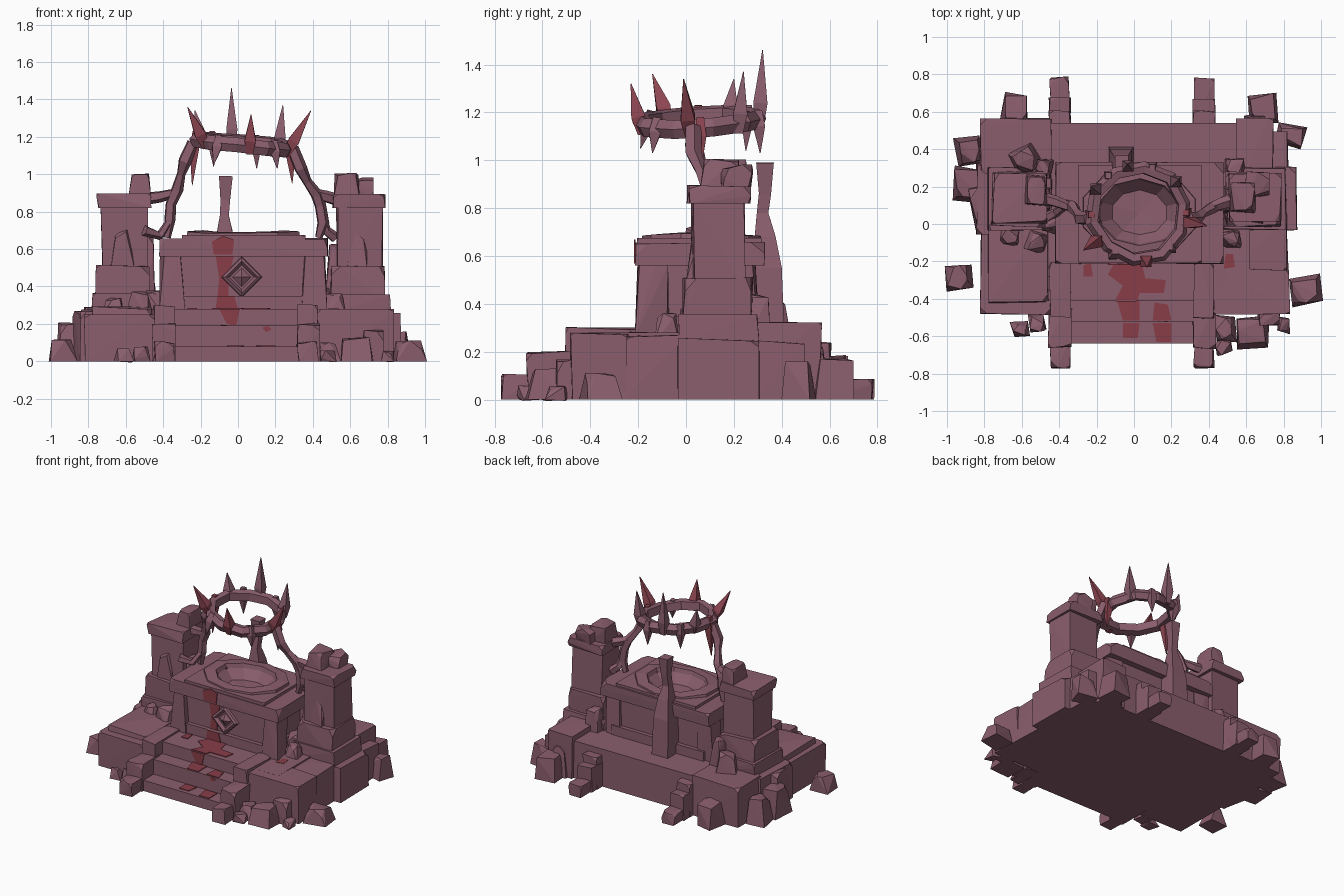
import bpy, bmesh, math, random
from mathutils import Vector, Matrix, Euler

random.seed(7)


def material(name, rgb):
    m = bpy.data.materials.new(name)
    m.diffuse_color = (*rgb, 1)
    return m


STONE = material("mauve stone", (0.255, 0.112, 0.152))
BLOOD = material("dried blood", (0.25, 0.048, 0.066))
RED = material("red thorn", (0.27, 0.062, 0.085))


def finish(name, bm, mat=STONE, matrix=None):
    bmesh.ops.remove_doubles(bm, verts=bm.verts, dist=0.0005)
    bmesh.ops.recalc_face_normals(bm, faces=bm.faces)
    if matrix:
        bm.transform(matrix)
    me = bpy.data.meshes.new(name)
    bm.to_mesh(me)
    bm.free()
    me.materials.append(mat)
    ob = bpy.data.objects.new(name, me)
    bpy.context.collection.objects.link(ob)
    return ob


def block(name, x0, x1, y0, y1, z0, z1, chip=0.035, jit=0.008, taper=1.0, turn=0):
    """Rough stone: a box whose corners are jittered and randomly knocked off."""
    bm = bmesh.new()
    c = Vector(((x0 + x1) / 2, (y0 + y1) / 2, 0))
    h = ((x1 - x0) / 2, (y1 - y0) / 2)
    for sx in (-1, 1):
        for sy in (-1, 1):
            for top in (0, 1):
                t = taper if top else 1
                p = c + Vector((sx * h[0] * t, sy * h[1] * t, z1 if top else z0))
                p.x += random.uniform(-jit, jit)
                p.y += random.uniform(-jit, jit)
                if top:
                    p.z += random.uniform(-jit, jit)
                if top and random.random() < 0.75:
                    for d in ((-sx, 0, 0), (0, -sy, 0), (0, 0, -1)):
                        bm.verts.new(p + Vector(d) * chip * random.uniform(0.3, 1.2))
                else:
                    bm.verts.new(p)
    bmesh.ops.convex_hull(bm, input=bm.verts)
    bmesh.ops.dissolve_limit(bm, angle_limit=0.03, verts=bm.verts, edges=bm.edges)
    m = Matrix.Translation(c) @ Matrix.Rotation(turn, 4, 'Z') @ Matrix.Translation(-c)
    return finish(name, bm, STONE, m)


def tube(name, pts, sides=4, mat=STONE):
    """Faceted limb through points (x, y, z, radius)."""
    bm = bmesh.new()
    P = [Vector(p[:3]) for p in pts]
    rings = []
    for i, p in enumerate(P):
        t = (P[min(i + 1, len(P) - 1)] - P[max(i - 1, 0)]).normalized()
        u = t.cross(Vector((0, 1, 0))).normalized()
        v = t.cross(u)
        a = [math.pi / 4 + k * math.tau / sides for k in range(sides)]
        rings.append([bm.verts.new(p + (u * math.cos(k) + v * math.sin(k)) * pts[i][3]) for k in a])
    for A, B in zip(rings, rings[1:]):
        for k in range(sides):
            n = (k + 1) % sides
            bm.faces.new((A[k], A[n], B[n], B[k]))
    bm.faces.new(rings[0])
    bm.faces.new(rings[-1])
    return finish(name, bm, mat)


def lathe(name, profile, sides, loc, rot=(0, 0, 0), closed=False, offset=0.0, rough=0.0, scale=(1, 1, 1)):
    bm = bmesh.new()
    rings = []
    for k in range(sides):
        a = offset + k * math.tau / sides
        s, dz = 1 + random.uniform(-rough, rough), random.uniform(-rough, rough) * 0.2
        rings.append([bm.verts.new((r * s * math.cos(a), r * s * math.sin(a), z + dz * (r > 0))) for r, z in profile])
    n = len(profile)
    for k in range(sides):
        A, B = rings[k], rings[(k + 1) % sides]
        for j in range(n if closed else n - 1):
            q = (j + 1) % n
            bm.faces.new((A[j], B[j], B[q], A[q]))
    return finish(name, bm, STONE, Matrix.LocRotScale(Vector(loc), Euler(rot), Vector(scale)))


def stain(name, outline, level, upright=False):
    """Thin blood plate lying on z = level, or standing on y = level."""
    bm = bmesh.new()
    put = (lambda a, b: (a, level, b)) if upright else (lambda a, b: (a, b, level))
    f = bm.faces.new([bm.verts.new(put(a, b)) for a, b in outline])
    r = bmesh.ops.extrude_face_region(bm, geom=[f])
    d = Vector((0, -0.006, 0)) if upright else Vector((0, 0, 0.006))
    bmesh.ops.translate(bm, vec=d, verts=[v for v in r["geom"] if isinstance(v, bmesh.types.BMVert)])
    return finish(name, bm, BLOOD)


# Platform
block("deck", -0.46, 0.62, -0.41, 0.54, 0, 0.28, 0.02, 0)
block("front_left_plinth", -0.82, -0.45, -0.48, -0.03, 0, 0.25)
block("front_left_slab", -0.78, -0.46, -0.42, 0.02, 0.2, 0.285)
block("front_right_plinth", 0.43, 0.83, -0.48, -0.24, 0, 0.28)
block("right_plinth", 0.44, 0.82, -0.27, 0.0, 0, 0.27)
block("right_side_plinth", 0.5, 0.87, -0.04, 0.31, 0, 0.25)
block("back_right_plinth", 0.55, 0.74, 0.14, 0.56, 0, 0.32)
block("back_right_footing", 0.6, 0.82, 0.28, 0.5, 0, 0.24)
block("back_left_plinth", -0.82, -0.44, 0.27, 0.56, 0, 0.29)
block("left_side_plinth", -0.84, -0.44, -0.05, 0.32, 0, 0.27)
# Steps with stepped cheek stones, front and back
for i, (y, z) in enumerate(((-0.64, 0.08), (-0.52, 0.19))):
    block(f"step_{i + 1}", -0.35, 0.34, y, -0.3, 0, z, 0.012, 0)
for x in (-0.395, 0.375):
    side = "left" if x < 0 else "right"
    block(f"{side}_cheek_low", x - 0.05, x + 0.05, -0.77, -0.6, 0, 0.1)
    block(f"{side}_cheek_mid", x - 0.057, x + 0.057, -0.66, -0.45, 0, 0.2)
    block(f"{side}_cheek_top", x - 0.055, x + 0.055, -0.5, -0.2, 0, 0.3)
    block(f"{side}_back_cheek_low", x - 0.05, x + 0.05, 0.6, 0.78, 0, 0.08)
    block(f"{side}_back_cheek_mid", x - 0.055, x + 0.055, 0.5, 0.67, 0, 0.18)
    block(f"{side}_back_cheek_top", x - 0.055, x + 0.055, 0.45, 0.6, 0, 0.24)

# Altar
block("altar_foot", -0.36, 0.4, -0.2, 0.31, 0.27, 0.35, 0.02, 0)
block("altar_body", -0.34, 0.38, -0.17, 0.28, 0.3, 0.575, 0, 0)
for x in (-0.355, 0.405):
    for y in (-0.14, 0.24):
        block("altar_corner", x - 0.06, x + 0.06, y - 0.06, y + 0.06, 0.27, 0.6, 0.04, 0.015, 0.85)
slab = block("altar_slab", -0.42, 0.48, -0.21, 0.33, 0.56, 0.655, 0.05, 0.004)
block("altar_slab_lip", -0.3, 0.36, -0.205, 0.315, 0.62, 0.675, 0.02, 0)
lip = bpy.data.objects["altar_slab_lip"]
cutter = lathe("bowl_cutter", [(0, 0.5), (0.22, 0.5), (0.22, 0.8), (0, 0.8)], 10, (0.03, 0.06, 0))
cutter.hide_render = True
cutter.hide_viewport = True
for ob in (slab, lip):
    b = ob.modifiers.new("bowl_hole", 'BOOLEAN')
    b.operation, b.object, b.solver = 'DIFFERENCE', cutter, 'EXACT'
lathe("basin", [(0, 0.59), (0.14, 0.6), (0.2, 0.665), (0.21, 0.695), (0.29, 0.69), (0.3, 0.63), (0.235, 0.58), (0, 0.575)],
      10, (0.03, 0.06, 0), offset=0.3, rough=0.03, scale=(1.08, 0.86, 1))
lathe("diamond_emblem", [(0.11, 0), (0.105, 0.02), (0.085, 0.03), (0.065, 0.008), (0.05, 0.008), (0, 0.035)], 4,
      (0.02, -0.168, 0.45), (math.pi / 2, 0, 0))
tube("rear_post", [(-0.07, 0.345, 0.25, 0.095), (-0.07, 0.34, 0.55, 0.085), (-0.07, 0.33, 0.68, 0.062),
                   (-0.073, 0.32, 0.78, 0.034), (-0.068, 0.33, 0.86, 0.036), (-0.065, 0.33, 0.99, 0.052)])

# Pillars
for s, x in ((-1, -0.61), (1, 0.645)):
    side = "left" if s < 0 else "right"
    block(f"{side}_pillar_foot", x - 0.17, x + 0.17, -0.03, 0.3, 0.24, 0.36)
    block(f"{side}_pillar_base", x - 0.15, x + 0.14, -0.01, 0.275, 0.3, 0.51, 0.05)
    block(f"{side}_pillar_shaft", x - 0.12, x + 0.125, 0.03, 0.24, 0.45, 0.85, 0.02, 0.012)
    block(f"{side}_pillar_cap", x - 0.14, x + 0.14, 0.01, 0.265, 0.82, 0.89, 0.04)
    block(f"{side}_pillar_spall", x - 0.06, x + 0.05, 0.015, 0.1, 0.5, 0.7, 0.06, 0.015, 0.7)
block("left_pillar_top_stone", -0.58, -0.47, 0.1, 0.26, 0.87, 1.0, 0.03, 0.01, 0.9)
block("right_pillar_top_stone", 0.52, 0.645, 0.06, 0.22, 0.87, 1.0, 0.03, 0.01, 0.9)
block("right_pillar_top_rubble", 0.6, 0.72, 0.15, 0.27, 0.87, 0.97, 0.05, 0.015)
block("left_pillar_lean_stone", -0.5, -0.44, 0.06, 0.2, 0.28, 0.68, 0.05, 0.012, 0.7)
block("right_pillar_lean_stone", 0.47, 0.54, 0.05, 0.2, 0.28, 0.62, 0.05, 0.012, 0.7)

# Twisted arms holding up the crown
tube("left_arm", [(-0.38, 0.1, 0.66, 0.02), (-0.365, 0.1, 0.76, 0.032), (-0.36, 0.1, 0.84, 0.03), (-0.325, 0.09, 0.92, 0.034),
                  (-0.305, 0.06, 1.0, 0.024), (-0.285, 0.03, 1.07, 0.038), (-0.24, 0.03, 1.17, 0.035)], 5)
tube("left_arm_root", [(-0.5, 0.14, 0.87, 0.035), (-0.42, 0.12, 0.88, 0.032), (-0.34, 0.09, 0.9, 0.025)], 5)
tube("left_arm_root_low", [(-0.5, 0.02, 0.7, 0.03), (-0.42, 0.06, 0.67, 0.025), (-0.36, 0.1, 0.76, 0.02)], 5)
tube("right_arm", [(0.43, 0.1, 0.66, 0.02), (0.455, 0.1, 0.74, 0.034), (0.44, 0.1, 0.83, 0.032), (0.42, 0.09, 0.89, 0.034),
                   (0.37, 0.06, 0.96, 0.026), (0.335, 0.03, 1.03, 0.036), (0.29, 0.03, 1.14, 0.035)], 5)
tube("right_arm_root", [(0.54, 0.13, 0.86, 0.035), (0.47, 0.11, 0.88, 0.033), (0.41, 0.09, 0.9, 0.025)], 5)
tube("right_arm_root_low", [(0.52, 0.14, 0.66, 0.03), (0.47, 0.12, 0.7, 0.028), (0.45, 0.1, 0.78, 0.02)], 5)

# Crown of thorns: tilted band with thorns up and down
C = Vector((0.025, 0.06, 1.165))
lathe("crown_band", [(0.215, -0.03), (0.265, -0.042), (0.285, 0.0), (0.26, 0.036), (0.22, 0.028)], 10, C, (0.05, 0.1, 0),
      closed=True, offset=0.2, rough=0.03)


def thorn(name, tip, r, mat):
    d = Vector((tip[0] - C.x, tip[1] - C.y, 0)).normalized()
    base = C + d * 0.255
    base.z -= (base.x - C.x) * 0.1 - (base.y - C.y) * 0.05
    t = Vector(tip)
    low = base - (t - base).normalized() * 0.04
    mid = base.lerp(t, 0.2)
    tube(name, [(*low, r * 0.6), (*mid, r), (*t, 0.002)], 4, mat)


for tip, m in (((-0.27, -0.14, 1.36), RED), ((0.07, -0.23, 1.32), RED), ((0.39, -0.01, 1.34), RED),
               ((0.24, 0.24, 1.37), STONE), ((-0.23, 0.2, 1.34), STONE), ((-0.035, 0.32, 1.46), STONE)):
    thorn("upper_thorn", tip, 0.042, m)
for tip, m in (((-0.245, 0.05, 0.94), RED), ((-0.13, -0.19, 1.05), STONE), ((0.21, -0.14, 1.03), STONE),
               ((0.29, 0.06, 0.95), RED), ((0.1, 0.31, 1.03), STONE), ((-0.13, 0.25, 1.04), STONE)):
    thorn("lower_thorn", tip, 0.036, m)

# Fallen rocks around the platform: x, y, half width, half depth, height
for i, (x, y, a, b, h) in enumerate((
        (-0.935, -0.28, 0.065, 0.07, 0.11), (0.915, -0.355, 0.08, 0.07, 0.1), (-0.89, 0.21, 0.08, 0.09, 0.2),
        (-0.88, 0.39, 0.065, 0.075, 0.19), (-0.635, 0.62, 0.07, 0.075, 0.16), (0.69, 0.62, 0.075, 0.08, 0.16),
        (0.84, 0.48, 0.07, 0.06, 0.15), (0.65, 0.53, 0.06, 0.06, 0.22), (-0.605, -0.56, 0.04, 0.04, 0.06),
        (-0.515, -0.53, 0.045, 0.045, 0.07), (0.49, -0.56, 0.05, 0.07, 0.09), (0.63, -0.58, 0.09, 0.08, 0.12),
        (0.8, -0.54, 0.03, 0.035, 0.05), (-0.81, 0.1, 0.06, 0.12, 0.26), (0.48, -0.66, 0.04, 0.035, 0.05),
        (0.72, -0.5, 0.06, 0.05, 0.16))):
    block(f"fallen_rock_{i + 1}", x - a, x + a, y - b, y + b, 0, h, 0.06, 0.012, 0.8, random.uniform(-0.2, 0.2))
# Rubble on the deck
for i, (x, y, r, h) in enumerate(((-0.58, 0.34, 0.07, 0.14), (-0.48, 0.3, 0.05, 0.2), (0.52, -0.08, 0.05, 0.08),
                                  (-0.52, -0.1, 0.06, 0.09), (-0.66, -0.06, 0.05, 0.07), (0.54, 0.3, 0.06, 0.16),
                                  (0.46, 0.03, 0.05, 0.12), (-0.44, 0.0, 0.05, 0.1))):
    block(f"rubble_{i + 1}", x - r, x + r, y - r, y + r, 0.24, 0.27 + h, 0.06, 0.015, 0.75, random.uniform(-0.6, 0.6))

# Blood running from the basin down the altar and steps
stain("blood_on_slab", [(-0.13, 0.57), (-0.03, 0.57), (-0.02, 0.65), (-0.08, 0.67), (-0.14, 0.64)], -0.212, True)
stain("blood_on_body", [(-0.11, 0.35), (-0.05, 0.35), (-0.05, 0.45), (-0.02, 0.57), (-0.12, 0.57), (-0.1, 0.44)], -0.168, True)
stain("blood_on_foot", [(-0.12, 0.28), (0.0, 0.28), (-0.02, 0.35), (-0.11, 0.35)], -0.199, True)
stain("blood_on_deck", [(-0.1, -0.2), (-0.14, -0.27), (-0.06, -0.33), (-0.1, -0.405), (0.02, -0.405), (0.03, -0.37),
                        (0.16, -0.37), (0.17, -0.3), (0.06, -0.29), (0.04, -0.2)], 0.279)
stain("blood_on_riser", [(-0.06, 0.2), (-0.01, 0.19), (0.01, 0.279), (-0.1, 0.279)], -0.409, True)
stain("blood_on_step_2", [(-0.09, -0.41), (-0.06, -0.515), (0.03, -0.515), (0.03, -0.41)], 0.189)
stain("blood_splash_step_2", [(0.11, -0.42), (0.1, -0.515), (0.2, -0.515), (0.18, -0.43)], 0.189)
stain("blood_on_step_1", [(-0.06, -0.53), (-0.06, -0.61), (0.02, -0.61), (0.03, -0.53)], 0.079)
stain("blood_splash_step_1", [(0.1, -0.53), (0.12, -0.63), (0.2, -0.63), (0.2, -0.53)], 0.079)
stain("blood_drip", [(0.13, 0.18), (0.15, 0.155), (0.18, 0.17), (0.16, 0.189)], -0.519, True)
stain("blood_spot_left", [(-0.27, -0.22), (-0.27, -0.28), (-0.22, -0.28), (-0.23, -0.21)], 0.279)
stain("blood_spot_right", [(0.48, -0.24), (0.49, -0.16), (0.53, -0.16), (0.54, -0.23)], 0.276)
